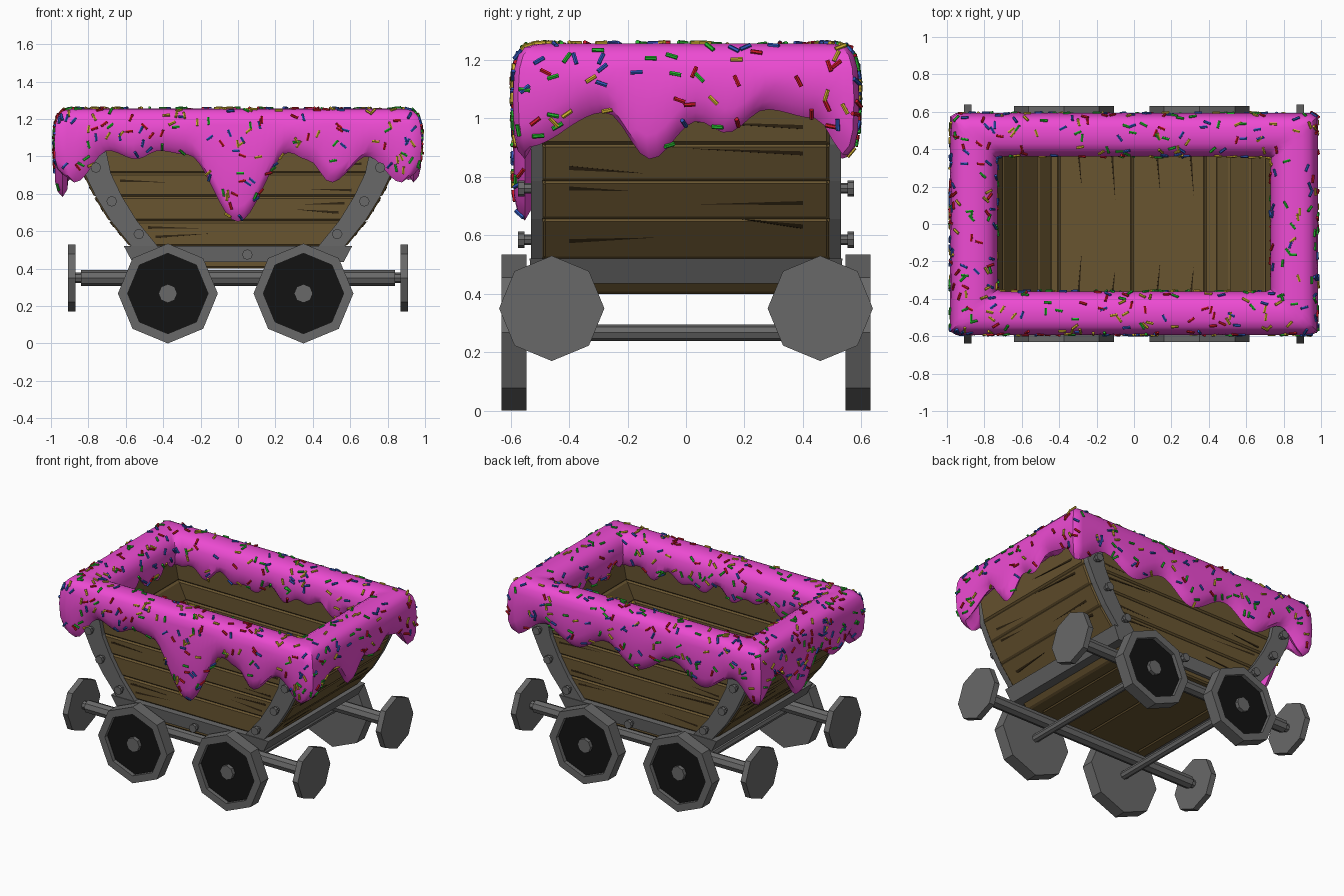
import bpy, bmesh, math, random
from mathutils import Vector, Matrix

if "Cube" in bpy.data.objects:
    bpy.data.objects.remove(bpy.data.objects["Cube"])

random.seed(4)


def material(name, rgb):
    m = bpy.data.materials.new(name)
    m.diffuse_color = (*rgb, 1)
    m.use_nodes = True
    m.node_tree.nodes["Principled BSDF"].inputs["Base Color"].default_value = m.diffuse_color
    return m


IRON = material("iron", (0.14, 0.14, 0.14))
BLACK = material("black", (0.006, 0.006, 0.006))
WOOD = material("wood", (0.14, 0.09, 0.03))
CRACK = material("dark_wood", (0.03, 0.018, 0.006))
PINK = material("icing_pink", (0.85, 0.07, 0.65))
SPRINKLES = {"red": (0.6, 0.01, 0.02), "green": (0.02, 0.5, 0.03),
             "blue": (0.03, 0.1, 0.5), "yellow": (0.65, 0.45, 0.03)}


def finish(name, bm, mat, bevel=0):
    bmesh.ops.recalc_face_normals(bm, faces=bm.faces)
    me = bpy.data.meshes.new(name)
    bm.to_mesh(me)
    bm.free()
    me.materials.append(mat)
    ob = bpy.data.objects.new(name, me)
    bpy.context.collection.objects.link(ob)
    if bevel:
        mod = ob.modifiers.new("bevel", "BEVEL")
        mod.width, mod.segments = bevel, 1
    return ob


def hexa(bm, pts):
    """Box from four bottom and four top corners, both in ring order."""
    v = [bm.verts.new(p) for p in pts]
    for f in ((0, 1, 2, 3), (4, 5, 6, 7), (0, 1, 5, 4), (1, 2, 6, 5), (2, 3, 7, 6), (3, 0, 4, 7)):
        bm.faces.new([v[i] for i in f])


def lathe(name, profile, loc, axis, mat=IRON, n=8):
    """Turn (radius, height) points around the x or y axis, capping both ends."""
    bm = bmesh.new()
    rings = []
    for r, h in profile:
        ring = []
        for i in range(n):
            a = 2 * math.pi * i / n
            s, c = r * math.sin(a), r * math.cos(a)
            p = (s, h, c) if axis == "y" else (h, s, c)
            ring.append(bm.verts.new(Vector(p) + Vector(loc)))
        rings.append(ring)
    for a, b in zip(rings, rings[1:]):
        for i in range(n):
            bm.faces.new((a[i], a[(i + 1) % n], b[(i + 1) % n], b[i]))
    bm.faces.new(rings[0])
    bm.faces.new(rings[-1])
    return finish(name, bm, mat)


def interp(pts, t, smooth=False):
    pts = sorted(pts)
    for (a, za), (b, zb) in zip(pts, pts[1:]):
        if t <= b:
            k = max(0, (t - a) / (b - a))
            if smooth:
                k = 0.5 - 0.5 * math.cos(math.pi * k)
            return za + (zb - za) * k
    return pts[-1][1]


# Outline of the wooden tub: half length at each plank seam
TUB = [(0.40, 0.47), (0.52, 0.58), (0.655, 0.69), (0.785, 0.77), (0.91, 0.83), (1.15, 0.88)]


def half(z):
    return interp(TUB, z)


# Plank walls
sides, ends = bmesh.new(), bmesh.new()
for (z0, x0), (z1, x1) in zip(TUB, TUB[1:]):
    for s in (-1, 1):
        a, b = x0 - 0.01, x1 - 0.01
        hexa(sides, [(-a, s * .43, z0), (a, s * .43, z0), (a, s * .5, z0), (-a, s * .5, z0),
                     (-b, s * .43, z1), (b, s * .43, z1), (b, s * .5, z1), (-b, s * .5, z1)])
        hexa(ends, [(s * (x0 - .07), -.49, z0), (s * x0, -.49, z0), (s * x0, .49, z0), (s * (x0 - .07), .49, z0),
                    (s * (x1 - .07), -.49, z1), (s * x1, -.49, z1), (s * x1, .49, z1), (s * (x1 - .07), .49, z1)])
finish("side_planks", sides, WOOD, 0.01)
finish("end_planks", ends, WOOD, 0.01)

# Floor planks
floor = bmesh.new()
for a, b in ((-.45, -.4), (-.4, -.01), (-.01, .38), (.38, .45)):
    hexa(floor, [(x, y, z) for z in (.4, .45) for x, y in ((a, -.48), (b, -.48), (b, .48), (a, .48))])
finish("floor_planks", floor, WOOD, 0.008)

# Cracks in the wood: thin tapered slivers
cracks = bmesh.new()


def crack(place, a, z, length, tilt):
    tri = [(a, z - .007), (a, z + .007), (a + length, z + tilt)]
    v = [cracks.verts.new(place(*p, .003)) for p in tri]
    v.append(cracks.verts.new(place(a + length / 3, z, -.01)))
    for f in ((0, 1, 2), (0, 1, 3), (1, 2, 3), (2, 0, 3)):
        cracks.faces.new([v[i] for i in f])


for s in (-1, 1):
    for z in (0.49, 0.57, 0.62, 0.70, 0.75, 0.82, 0.87, 0.96):
        d = random.choice((-1, 1))
        crack(lambda a, z, o: (a, s * (.5 + o), z), d * (half(z) - .18), z,
              -d * random.uniform(.2, .4), random.uniform(-.02, .02))
        crack(lambda a, z, o: (s * (half(z) + o), a, z), d * .4, z + .01,
              -d * random.uniform(.2, .4), random.uniform(-.02, .03))
    for x in (-.3, -.12, .12, .3):
        crack(lambda a, b, o: (b, a, .45 + o), s * .42, x, -s * random.uniform(.15, .3), .02)
finish("wood_cracks", cracks, CRACK)

# Iron frame: a tapered ring around the tub
bm = bmesh.new()
loops = []
for hx, hy, z in ((.61, .535, .52), (.565, .525, .435), (.46, .47, .435), (.55, .47, .52)):
    loops.append([bm.verts.new((x * hx, y * hy, z)) for x, y in ((-1, -1), (1, -1), (1, 1), (-1, 1))])
for k in range(4):
    a, b = loops[k], loops[(k + 1) % 4]
    for i in range(4):
        bm.faces.new((a[i], a[(i + 1) % 4], b[(i + 1) % 4], b[i]))
finish("frame", bm, IRON)

# Curved corner braces with bolts
for sy in (-1, 1):
    side = "front" if sy < 0 else "back"
    bolts = [(.05, .475)]
    for sx in (-1, 1):
        bm = bmesh.new()
        rows = []
        for z in (.48, .52, .59, .655, .72, .785, .85, .91, 1.1):
            o, i = sx * (half(z) - .01), sx * (half(z) - .15)
            rows.append([bm.verts.new(p) for p in ((o, sy * .49, z), (o, sy * .53, z), (i, sy * .53, z), (i, sy * .49, z))])
        for a, b in zip(rows, rows[1:]):
            for k in range(4):
                bm.faces.new((a[k], a[(k + 1) % 4], b[(k + 1) % 4], b[k]))
        bm.faces.new(rows[0])
        bm.faces.new(rows[-1])
        finish(f"{side}_brace", bm, IRON)
        bolts += [(sx * .76, .94), (sx * .675, .76), (sx * .53, .585)]
    for x, z in bolts:
        lathe(f"{side}_bolt", [(.018, sy * .51), (.018, sy * .552), (.028, sy * .552), (.028, sy * .575)], (x, 0, z), "y")

    # Wheels with a black plate and a hub, plus buffer rod
    for x in (-.375, .35):
        lathe(f"{side}_wheel", [(.267, sy * .545), (.267, sy * .63), (.215, sy * .63), (.215, sy * .59)], (x, 0, .267), "y")
        lathe(f"{side}_wheel_plate", [(.22, sy * .57), (.22, sy * .602)], (x, 0, .267), "y", BLACK)
        lathe(f"{side}_hub", [(.05, sy * .58), (.05, sy * .628)], (x, 0, .267), "y")
    lathe(f"{side}_buffer_rod", [(.18, -.91), (.18, -.87), (.028, -.87), (.028, -.84), (.043, -.84),
                                 (.043, .84), (.028, .84), (.028, .87), (.18, .87), (.18, .91)], (0, sy * .459, .35), "x")
for x in (-.375, .35):
    lathe("axle", [(.028, -.55), (.028, .55)], (x, 0, .267), "y")

# Icing: a rounded section swept round the rim, its lower edge following drips
FRONT = [(-1, .9), (-.93, .86), (-.74, 1.03), (-.58, .985), (-.45, 1.03), (-.29, 1.01), (0, .65),
         (.29, 1.02), (.4, .98), (.53, .86), (.74, 1.0), (.93, .86), (1, .9)]
RIGHT = [(-1, .9), (-.5, 1.02), (-.22, .86), (.07, .99), (.25, .95), (.5, 1.03), (.8, 1.0), (1, .87)]
BACK = [(1, .87), (.75, 1.0), (.5, .9), (.25, 1.0), (0, .87), (-.3, 1.0), (-.55, .88), (-.8, 1.0), (-1, .86)]
LEFT = [(1, .86), (.6, 1.0), (.2, .78), (-.2, 1.0), (-.55, .9), (-.8, 1.0), (-1, .9)]
bm = bmesh.new()
rings = []
for table, n, place in ((FRONT, 54, lambda t: (t, -1)), (RIGHT, 34, lambda t: (1, t)),
                        (BACK, 54, lambda t: (-t, 1)), (LEFT, 34, lambda t: (-1, -t))):
    for i in range(n + 1):
        t = -.97 + 1.94 * i / n
        u, v = place(t)
        along = u if abs(v) == 1 else v
        zo = interp(table, along, True)
        zi = 1.04 + .05 * math.sin(n * .35 * t + 1) * math.cos(5 * t)
        section = [(.37, 1.06), (.27, zo + .04), (.17, zo), (.06, zo + .03), (.01, zo + .08),
                   (-.01, (zo + 1.25) / 2), (.015, 1.17), (.07, 1.215), (.17, 1.243), (.32, 1.253), (.5, 1.256),
                   (.7, 1.25), (.86, 1.23), (.96, 1.19), (1, 1.13), (.98, zi + .03), (.9, zi), (.72, zi + .03)]
        rings.append([bm.verts.new((u * (.98 - .25 * f), v * (.59 - .23 * f), z)) for f, z in section])
m = len(rings[0])
shown = []
for k, a in enumerate(rings):
    b = rings[(k + 1) % len(rings)]
    for j in range(m):
        f = bm.faces.new((a[j], b[j], b[(j + 1) % m], a[(j + 1) % m]))
        if 2 <= j <= 15:
            shown.append(f)

# Sprinkles: short sticks lying on random spots of the icing
bmesh.ops.recalc_face_normals(bm, faces=bm.faces)
spots = random.choices(shown, weights=[f.calc_area() for f in shown], k=620)
sticks = {c: bmesh.new() for c in SPRINKLES}
for f in spots:
    c = [v.co for v in f.verts]
    p = c[0].lerp(c[1], random.random()).lerp(c[3].lerp(c[2], random.random()), random.random())
    nrm = f.normal.copy()
    if nrm.length < .5:
        continue
    side = Matrix.Rotation(random.uniform(0, 6.28), 3, nrm) @ nrm.orthogonal().normalized()
    rot = Matrix((nrm.cross(side), nrm, side)).transposed().to_4x4()
    bmesh.ops.create_cone(sticks[random.choice(list(SPRINKLES))], cap_ends=True, segments=6, radius1=.0075,
                          radius2=.0075, depth=.04, matrix=Matrix.Translation(p + nrm * .003) @ rot)
for c, sbm in sticks.items():
    finish(f"{c}_sprinkles", sbm, material(f"{c}_sugar", SPRINKLES[c]))

icing = finish("icing", bm, PINK)
bpy.context.view_layer.objects.active = icing
icing.select_set(True)
bpy.ops.object.shade_smooth_by_angle(angle=math.radians(40))
